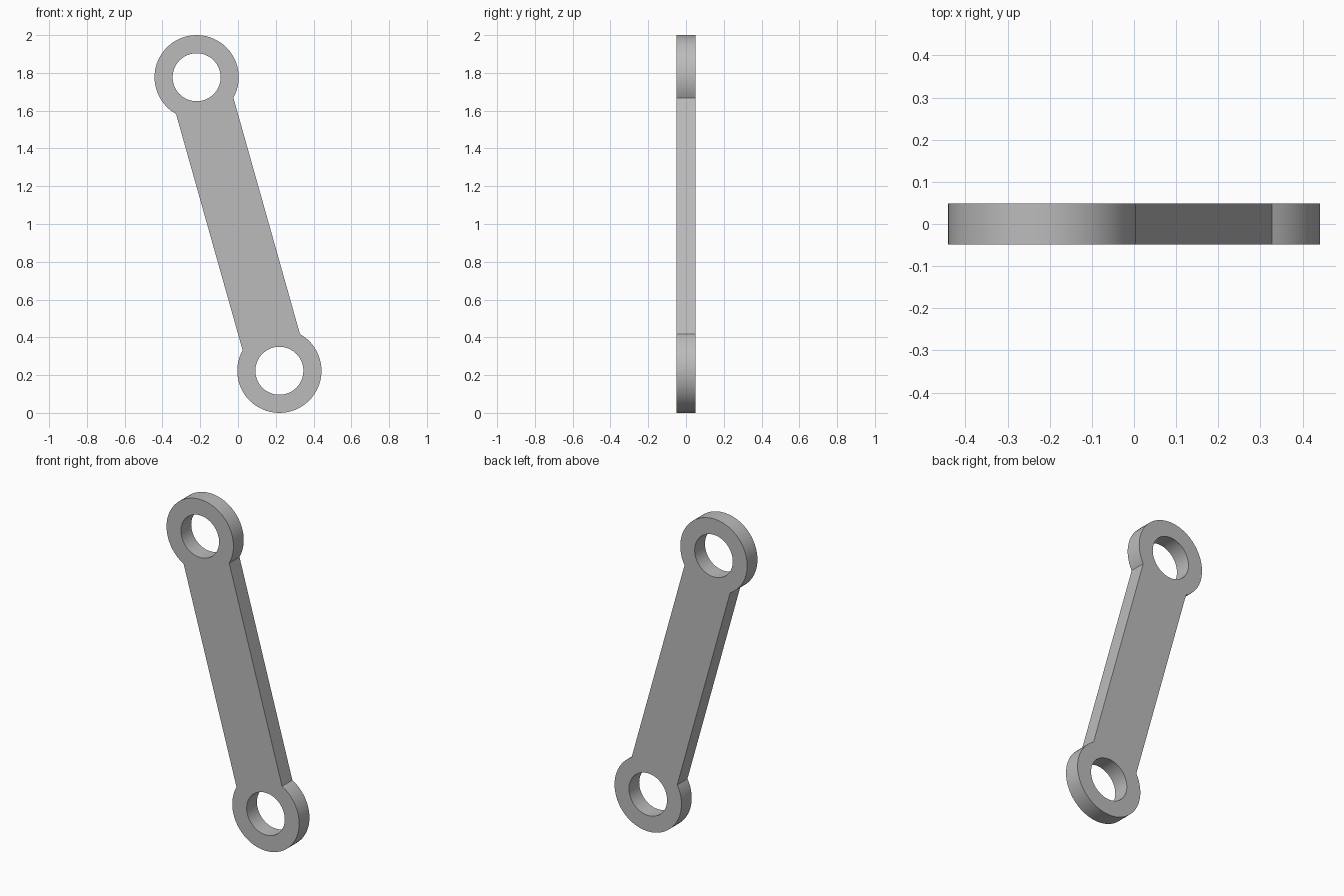
import bpy, bmesh, math
from mathutils import Vector

cube = bpy.data.objects.get("Cube")
if cube:
    bpy.data.objects.remove(cube, do_unlink=True)

SEGMENTS = 64
OUTER, HOLE = 0.223, 0.127
THICKNESS = 0.098
TOP = Vector((-0.219, 0, 1.777))
BOTTOM = Vector((0.219, 0, 0.223))
NECK = SEGMENTS // 8          # neck spans this many segments either side of the axis

axis = (BOTTOM - TOP).normalized()
side = Vector((-axis.z, 0, axis.x))


def circle(bm, centre, radius, toward):
    """Ring of vertices whose first point lies toward the other eye."""
    verts = []
    for i in range(SEGMENTS):
        a = math.tau * i / SEGMENTS
        offset = axis * toward * math.cos(a) + side * math.sin(a)
        verts.append(bm.verts.new(centre + offset * radius - Vector((0, THICKNESS / 2, 0))))
    return verts


bm = bmesh.new()

# Ring-shaped eyes at both ends
necks = []
for centre, toward in ((TOP, 1), (BOTTOM, -1)):
    rim = circle(bm, centre, OUTER, toward)
    bore = circle(bm, centre, HOLE, toward)
    for i in range(SEGMENTS):
        bm.faces.new((rim[i - 1], rim[i], bore[i], bore[i - 1]))
    necks.append([rim[i] for i in range(-NECK, NECK + 1)])

# Straight bar between the two necks
upper, lower = necks
for i in range(len(upper) - 1):
    bm.faces.new((upper[i], upper[i + 1], lower[i + 1], lower[i]))

# Thicken the flat plate
plate = bm.faces[:]
back = bmesh.ops.extrude_face_region(bm, geom=plate, use_keep_orig=True)["geom"]
bmesh.ops.translate(bm, vec=(0, THICKNESS, 0),
                    verts=[g for g in back if isinstance(g, bmesh.types.BMVert)])
bmesh.ops.recalc_face_normals(bm, faces=bm.faces[:])

mesh = bpy.data.meshes.new("link_arm")
bm.to_mesh(mesh)
bm.free()
link = bpy.data.objects.new("link_arm", mesh)
bpy.context.collection.objects.link(link)

# Grey metal
grey = bpy.data.materials.new("grey_metal")
grey.use_nodes = True
colour = (0.5, 0.5, 0.5, 1)
grey.diffuse_color = colour
grey.node_tree.nodes["Principled BSDF"].inputs["Base Color"].default_value = colour
mesh.materials.append(grey)

bpy.ops.object.select_all(action="DESELECT")
link.select_set(True)
bpy.context.view_layer.objects.active = link
bpy.ops.object.shade_smooth_by_angle(angle=math.radians(30))
